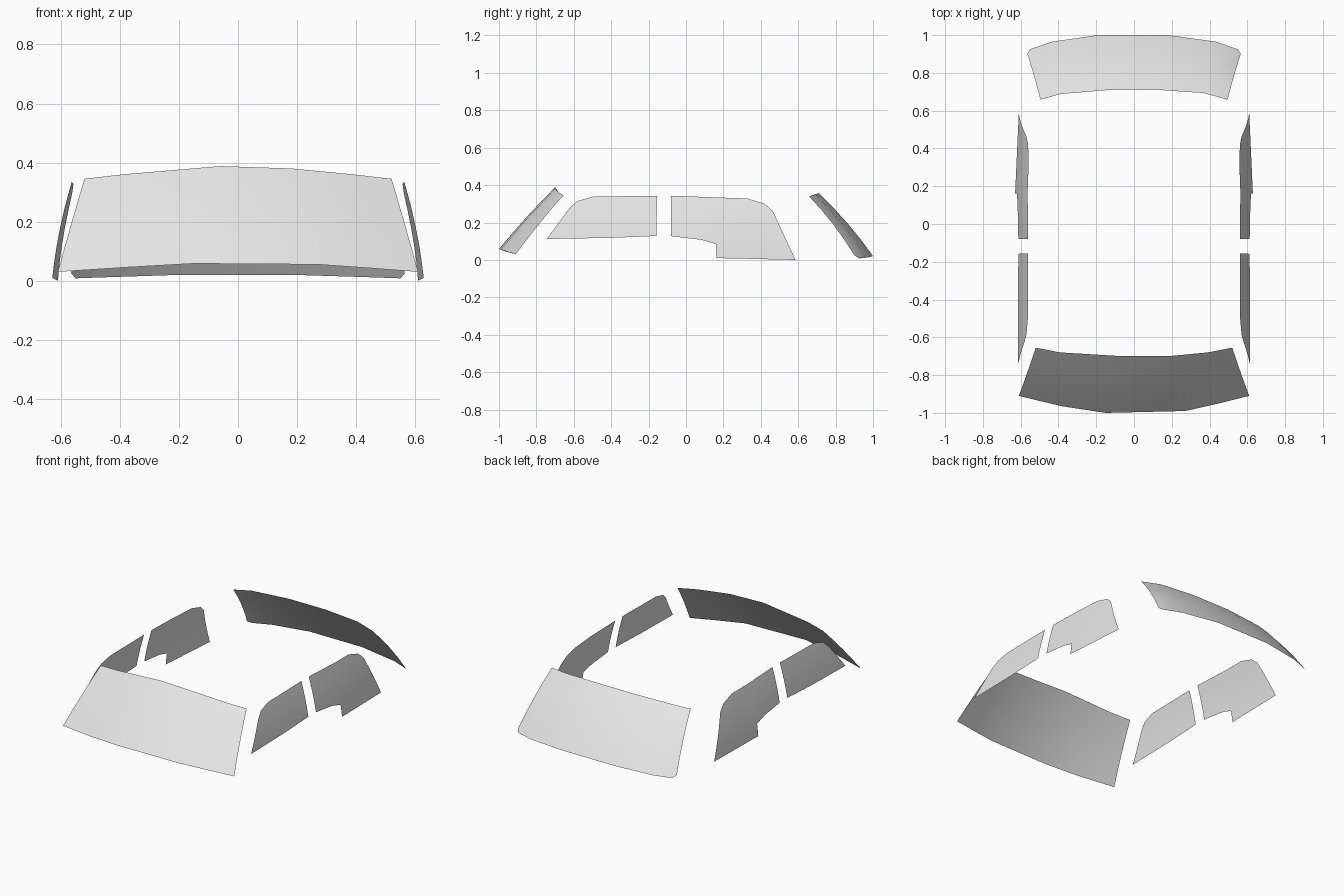
import bpy
import bmesh
from mathutils import Vector

cube = bpy.data.objects.get("Cube")
if cube:
    bpy.data.objects.remove(cube, do_unlink=True)

glass = bpy.data.materials.new("pale_grey_glass")
glass.use_nodes = True
glass.diffuse_color = (0.8, 0.8, 0.8, 1)
glass.node_tree.nodes["Principled BSDF"].inputs["Base Color"].default_value = (0.8, 0.8, 0.8, 1)


def finish(name, bm):
    mesh = bpy.data.meshes.new(name)
    bm.to_mesh(mesh)
    bm.free()
    mesh.materials.append(glass)
    for poly in mesh.polygons:
        poly.use_smooth = True
    obj = bpy.data.objects.new(name, mesh)
    bpy.context.collection.objects.link(obj)


def curved_screen(name, lower, upper, bow, rows=4):
    """Loft a sheet between two edges, bulging slightly along the bow vector."""
    bm = bmesh.new()
    grid = []
    for r in range(rows + 1):
        t = r / rows
        bulge = Vector(bow) * 4 * t * (1 - t)
        grid.append([bm.verts.new(Vector(a).lerp(Vector(b), t) + bulge)
                     for a, b in zip(lower, upper)])
    for low, high in zip(grid, grid[1:]):
        for i in range(len(low) - 1):
            bm.faces.new((low[i], low[i + 1], high[i + 1], high[i]))
    finish(name, bm)


def side_window(name, outline, side):
    """Cut a flat (y, z) outline into bands, then bend it to the body side."""
    bm = bmesh.new()
    bm.faces.new([bm.verts.new((0, y, z)) for y, z in outline])
    cuts = [((0, 0, 0.06 * i), (0, 0, 1)) for i in range(1, 6)]
    cuts += [((0, 0.17, 0), (0, 1, 0))]
    for point, normal in cuts:
        bmesh.ops.bisect_plane(bm, geom=bm.verts[:] + bm.edges[:] + bm.faces[:],
                               plane_co=point, plane_no=normal)
    for v in bm.verts:
        y, z = v.co.y, v.co.z
        v.co.x = side * (0.63 - 0.1 * z - 0.3 * z * z - 0.048 * max(0, y - 0.17))
    bm.normal_update()
    flipped = [f for f in bm.faces if f.normal.x * side < 0]
    bmesh.ops.reverse_faces(bm, faces=flipped)
    finish(name, bm)


# Windscreen
curved_screen(
    "windscreen",
    [(-0.61, -0.91, 0.03), (-0.38, -0.965, 0.045), (-0.15, -1, 0.058),
     (0.27, -0.99, 0.055), (0.44, -0.952, 0.043), (0.61, -0.91, 0.03)],
    [(-0.52, -0.655, 0.345), (-0.39, -0.68, 0.36), (-0.06, -0.7, 0.388),
     (0.18, -0.7, 0.38), (0.39, -0.68, 0.36), (0.52, -0.655, 0.345)],
    (0, -0.004, 0.004))

# Rear screen, with clipped lower corners
curved_screen(
    "rear_screen",
    [(0.565, 0.9, 0.025), (0.55, 0.925, 0.008), (0.435, 0.965, 0.012), (0.18, 1, 0.02),
     (-0.19, 1, 0.02), (-0.435, 0.965, 0.012), (-0.55, 0.925, 0.008), (-0.565, 0.9, 0.025)],
    [(0.495, 0.658, 0.34), (0.475, 0.664, 0.341), (0.37, 0.693, 0.35), (0.13, 0.71, 0.357),
     (-0.13, 0.71, 0.357), (-0.39, 0.688, 0.35), (-0.475, 0.664, 0.341), (-0.495, 0.658, 0.34)],
    (0, 0.008, 0.008))

# Door windows on both sides
front_outline = [(-0.745, 0.112), (-0.4, 0.118), (-0.158, 0.128), (-0.155, 0.343),
                 (-0.5, 0.338), (-0.58, 0.315), (-0.62, 0.28)]
rear_outline = [(-0.08, 0.127), (0.08, 0.108), (0.16, 0.085), (0.162, 0.01), (0.585, 0),
                (0.465, 0.26), (0.42, 0.3), (0.33, 0.328), (-0.08, 0.343)]
for label, side in (("left", 1), ("right", -1)):
    side_window(label + "_front_window", front_outline, side)
    side_window(label + "_rear_window", rear_outline, side)
